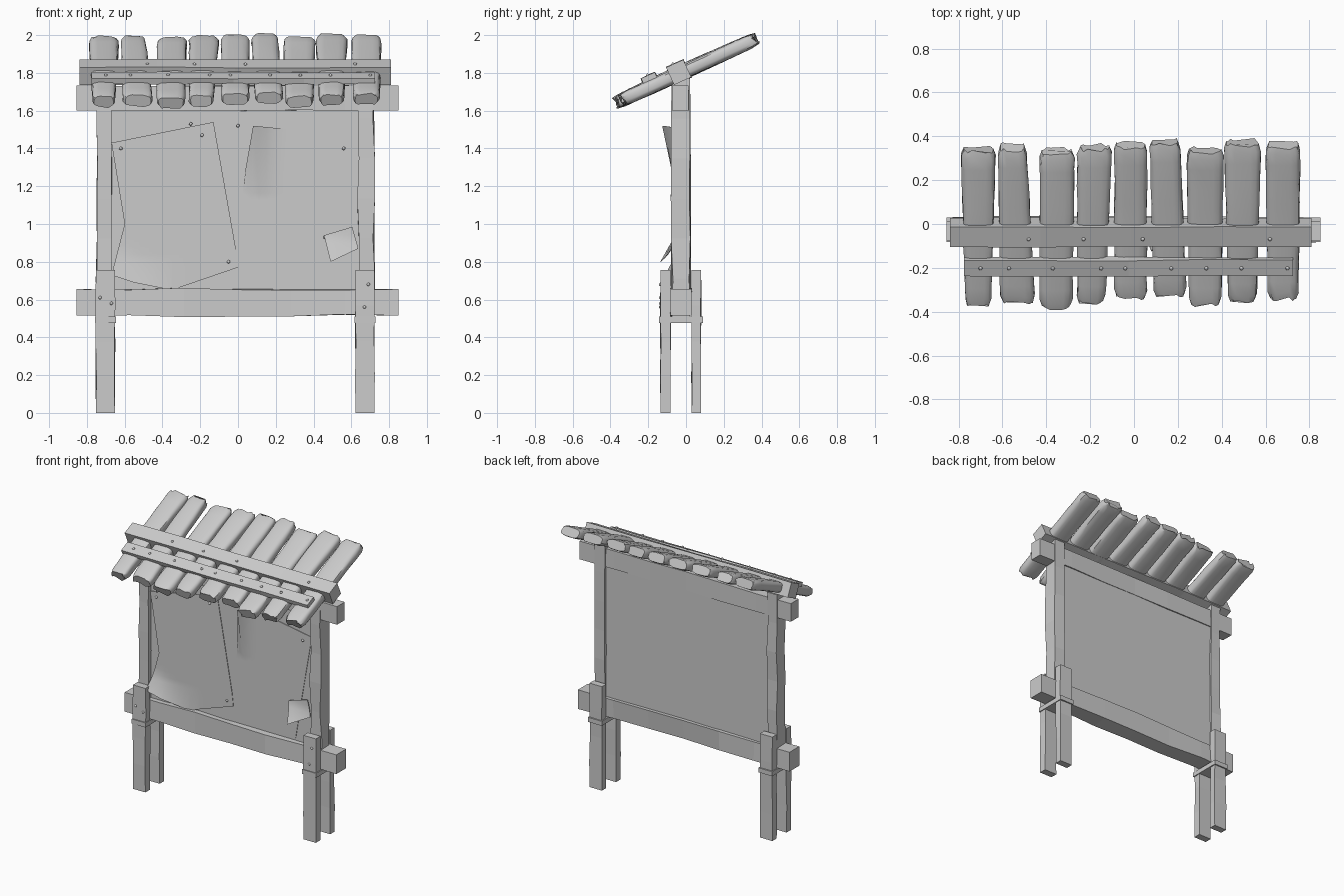
import bpy, bmesh, math, random
from mathutils import Vector, Matrix

random.seed(4)
if "Cube" in bpy.data.objects:
    bpy.data.objects.remove(bpy.data.objects["Cube"], do_unlink=True)

GREY = (0.6, 0.6, 0.6, 1)
mat = bpy.data.materials.new("weathered grey")
mat.use_nodes = True
mat.diffuse_color = GREY
mat.node_tree.nodes["Principled BSDF"].inputs["Base Color"].default_value = GREY


def finish(bm, name, smooth=None):
    bmesh.ops.recalc_face_normals(bm, faces=bm.faces)
    mesh = bpy.data.meshes.new(name)
    bm.to_mesh(mesh)
    bm.free()
    ob = bpy.data.objects.new(name, mesh)
    bpy.context.collection.objects.link(ob)
    mesh.materials.append(mat)
    if smooth:
        bpy.ops.object.select_all(action='DESELECT')
        ob.select_set(True)
        bpy.context.view_layer.objects.active = ob
        bpy.ops.object.shade_smooth_by_angle(angle=math.radians(smooth))
    return ob


def loft(bm, rings):
    """Skin closed rings of points and cap both ends."""
    loops = [[bm.verts.new(p) for p in ring] for ring in rings]
    for a, b in zip(loops, loops[1:]):
        for i in range(len(a)):
            j = (i + 1) % len(a)
            bm.faces.new((a[i], a[j], b[j], b[i]))
    bm.faces.new(loops[0])
    bm.faces.new(loops[-1])


def timber(name, lo, hi, axis=2, cuts=4, wobble=0.006):
    """Hand-hewn box: slightly uneven between its two ends."""
    u, v = [k for k in range(3) if k != axis]
    rings = []
    for s in range(cuts + 1):
        w = wobble if 0 < s < cuts else 0
        ring = []
        for cu, cv in ((0, 0), (1, 0), (1, 1), (0, 1)):
            p = [0, 0, 0]
            p[axis] = lo[axis] + (hi[axis] - lo[axis]) * s / cuts
            p[u] = (lo, hi)[cu][u] + random.uniform(-w, w)
            p[v] = (lo, hi)[cv][v] + random.uniform(-w, w)
            ring.append(p)
        rings.append(ring)
    bm = bmesh.new()
    loft(bm, rings)
    return finish(bm, name)


# Posts, split legs and the straps binding them
for side, x0, x1 in (("right", -0.75, -0.67), ("left", 0.635, 0.72)):
    timber(side + "_post", (x0, -0.075, 0.5), (x1, 0.022, 1.77), cuts=6)
    l0, l1 = (-0.752, -0.652) if x0 < 0 else (0.622, 0.722)
    timber(side + "_front_leg", (l0, -0.135, 0), (l1, -0.083, 0.757), wobble=0.003)
    timber(side + "_back_leg", (l0, 0.03, 0), (l1, 0.08, 0.757), wobble=0.003)
    timber(side + "_strap", (l0 - 0.006, -0.142, 0.477), (l1 + 0.006, 0.09, 0.51), cuts=1)

# Cross beams and notice panel
timber("lower_beam", (-0.855, -0.083, 0.515), (0.85, 0.03, 0.655), axis=0, cuts=6, wobble=0.008)
timber("upper_beam", (-0.855, -0.075, 1.6), (0.85, 0.014, 1.732), axis=0, cuts=6, wobble=0.004)
timber("panel", (-0.69, -0.045, 0.6), (0.66, 0.008, 1.65), cuts=1)


def sheet(name, outline, y, curls=(), depth=0.004):
    """Thin paper; each curl lifts the points near a corner forwards."""
    bm = bmesh.new()
    face = bm.faces.new([bm.verts.new((x, y, z)) for x, z in outline])
    for axis in (0, 2):
        lows = [v.co[axis] for v in face.verts] if face.is_valid else [v.co[axis] for v in bm.verts]
        k = min(lows) + 0.04
        while k < max(lows):
            co, no = Vector(), Vector()
            co[axis], no[axis] = k, 1
            bmesh.ops.bisect_plane(bm, geom=bm.verts[:] + bm.edges[:] + bm.faces[:],
                                   plane_co=co, plane_no=no)
            k += 0.04
    for cx, cz, nx, nz, reach, lift in curls:
        n = Vector((nx, nz)).normalized()
        for v in bm.verts:
            t = (Vector((v.co.x - cx, v.co.z - cz)).dot(n) + reach) / reach
            if t > 0:
                v.co.y -= lift * t * t
    ext = bmesh.ops.extrude_face_region(bm, geom=bm.faces[:])
    for v in ext["geom"]:
        if isinstance(v, bmesh.types.BMVert):
            v.co.y -= depth
    return finish(bm, name, 40)


# Torn posters with lifted corners, and a small curling note
sheet("right_poster", [(-0.67, 1.43), (-0.13, 1.54), (-0.01, 0.86), (0.0, 0.77), (-0.35, 0.65),
                       (-0.55, 0.69), (-0.67, 0.73), (-0.6, 1.0)], -0.05,
      [(-0.55, 0.69, -0.6, -1, 0.14, 0.04)])
sheet("left_poster", [(0.04, 1.29), (0.08, 1.52), (0.28, 1.5), (0.63, 1.44), (0.55, 0.98),
                      (0.5, 0.67), (0.0, 0.77), (-0.01, 0.86)], -0.047,
      [(0.08, 1.52, -1, 0.7, 0.15, 0.075)])
sheet("small_note", [(0.455, 0.94), (0.605, 0.985), (0.637, 0.87), (0.49, 0.8)], -0.062,
      [(0.49, 0.8, -0.2, -1, 0.17, 0.07)])

# Roof frame: local y runs up the slope, local z is the roof normal
SLOPE = math.radians(24.5)
roof = Matrix.Translation((0, -0.035, 1.795)) @ Matrix.Rotation(SLOPE, 4, 'X')


def plank(name, front, back, y0, y1):
    """Rounded log plank with chipped ends."""
    n, steps = 16, 8
    start, end = (y0 + 0.035) / math.cos(SLOPE), (y1 + 0.035) / math.cos(SLOPE)
    bend, rings = random.uniform(-0.006, 0.006), []
    chips = [[random.uniform(0, 0.022) for _ in range(n)] for _ in range(2)]
    stations = [0, 0.04] + [k / steps for k in range(1, steps)] + [0.96, 1]
    for t in stations:
        c = sum(front) / 2 * (1 - t) + sum(back) / 2 * t
        half = ((front[1] - front[0]) * (1 - t) + (back[1] - back[0]) * t) / 2
        shrink = 0.86 if t in (0, 1) else 1
        ring = []
        for i in range(n):
            a = math.tau * (i + 0.5) / n
            ca, sa = math.cos(a), math.sin(a)
            r = shrink * random.uniform(0.96, 1.03)
            px = c + half * r * math.copysign(abs(ca) ** 0.5, ca)
            pz = 0.037 * r * math.copysign(abs(sa) ** 0.6, sa) + bend * math.sin(math.pi * t)
            py = start + (end - start) * t
            if t < 0.05:
                py += chips[0][i]
            if t > 0.95:
                py -= chips[1][i]
            ring.append((px, py, pz))
        rings.append(ring)
    bm = bmesh.new()
    loft(bm, rings)
    finish(bm, name, 42).matrix_world = roof


PLANKS = [((-0.77, -0.65), (-0.79, -0.63), -0.37, 0.35), ((-0.61, -0.45), (-0.62, -0.49), -0.36, 0.36),
          ((-0.43, -0.28), (-0.43, -0.27), -0.38, 0.34), ((-0.26, -0.13), (-0.26, -0.10), -0.36, 0.36),
          ((-0.09, 0.06), (-0.09, 0.06), -0.34, 0.37), ((0.09, 0.24), (0.07, 0.21), -0.33, 0.385),
          ((0.25, 0.4), (0.24, 0.41), -0.37, 0.35), ((0.43, 0.56), (0.41, 0.58), -0.35, 0.38),
          ((0.61, 0.75), (0.6, 0.76), -0.34, 0.37)]
for i, spec in enumerate(PLANKS):
    plank(f"roof_plank_{i + 1}", *spec)

# Ridge beam and front batten laid across the planks
timber("ridge_beam", (-0.84, -0.05, -0.042), (0.81, 0.05, 0.06), axis=0,
       wobble=0.004).matrix_world = roof
timber("roof_batten", (-0.775, -0.195, 0.03), (0.725, -0.115, 0.062), axis=0,
       wobble=0.004).matrix_world = roof


def nails(name, points, frame):
    bm = bmesh.new()
    for p in points:
        bmesh.ops.create_icosphere(bm, subdivisions=1, radius=0.01, matrix=Matrix.Translation(p))
    finish(bm, name, 60).matrix_world = frame


# Nail heads
nails("batten_nails", [(x, -0.155, 0.062) for x in (-0.7, -0.57, -0.37, -0.15, -0.04, 0.17, 0.33, 0.49, 0.7)], roof)
nails("ridge_nails", [(x, -0.01, 0.06) for x in (-0.48, -0.23, 0.04, 0.62)], roof)
nails("poster_nails", [(x, -0.055, z) for x, z in ((-0.62, 1.4), (-0.19, 1.47), (-0.05, 0.8), (0.56, 1.4),
                                                  (-0.25, 1.53), (0, 1.52), (0.46, 0.93))], Matrix())
nails("leg_nails", [(x, -0.135, z) for x, z in ((-0.73, 0.61), (-0.67, 0.58), (0.67, 0.56), (0.69, 0.68))], Matrix())
